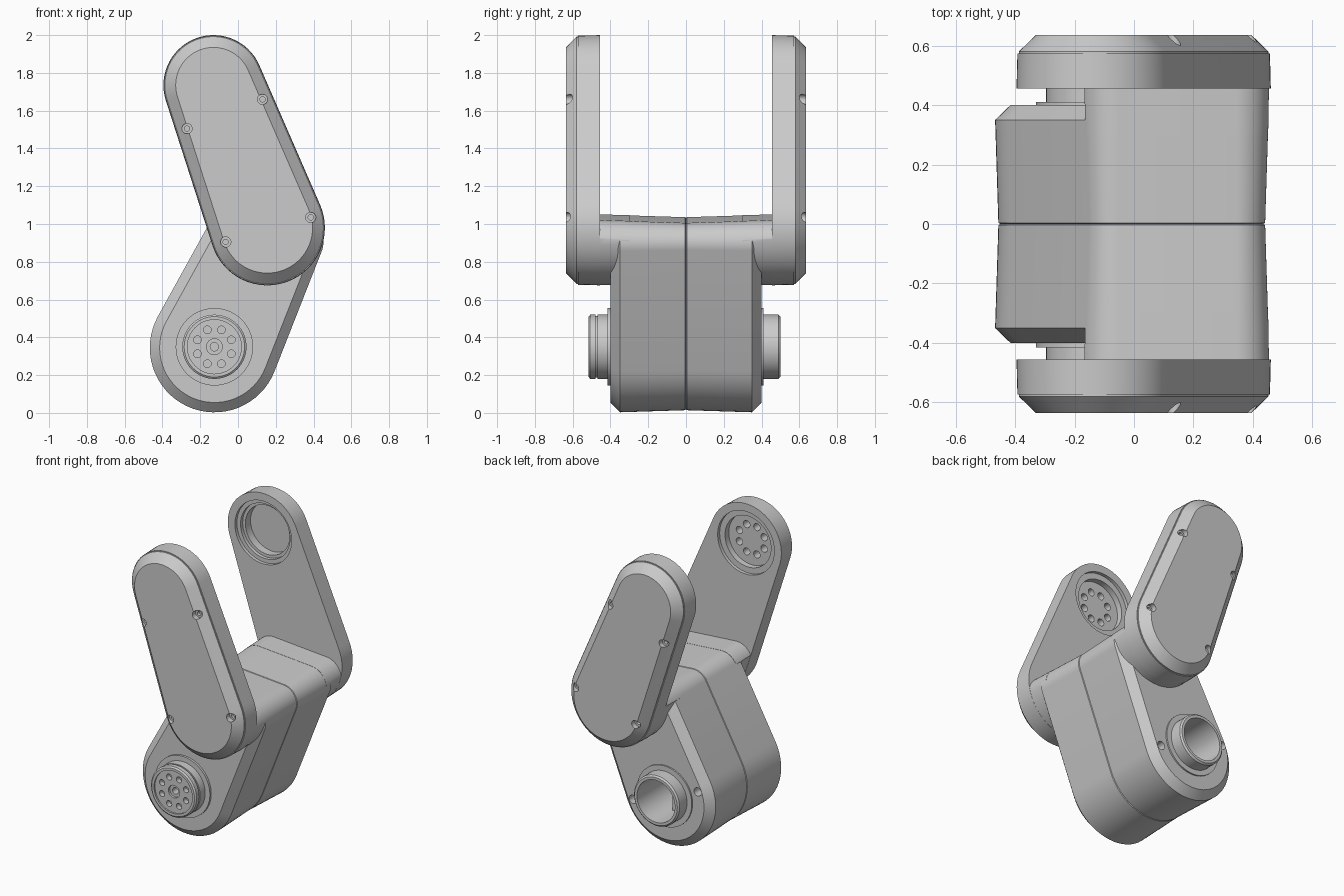
import bpy, bmesh, math
from mathutils import Vector

if "Cube" in bpy.data.objects:
    bpy.data.objects.remove(bpy.data.objects["Cube"])

PIVOT = (-0.125, 0.35)                      # lower hinge, x and z
SOCKET = (-0.13, 1.735)                     # upper hinge in the arms
ARM = [(0.155, 0.98, 0.305), (-0.13, 1.735, 0.265)]
BODY = [(-0.125, 0.345, 0.345), (0.335, 0.90, 0.12), (-0.06, 0.932, 0.118)]


def outline(circles, inset):
    """Convex belt around circles (x, z, r), counter-clockwise."""
    n = len(circles)
    if n == 1:
        x, z, r = circles[0]
        return [(x + (r - inset) * math.cos(k * math.tau / 56),
                 z + (r - inset) * math.sin(k * math.tau / 56)) for k in range(56)]
    tangents = []
    for i, (x, z, r) in enumerate(circles):
        x2, z2, r2 = circles[(i + 1) % n]
        d = math.hypot(x2 - x, z2 - z)
        tangents.append(math.atan2(z2 - z, x2 - x) - math.acos((r - r2) / d))
    pts = []
    for i, (x, z, r) in enumerate(circles):
        a = tangents[i - 1]
        span = (tangents[i] - a) % math.tau
        steps = max(6, int(span * 10))
        for k in range(steps + 1):
            t = a + span * k / steps
            pts.append((x + (r - inset) * math.cos(t), z + (r - inset) * math.sin(t)))
    return pts


def loft(name, circles, sections):
    """Solid along y from sections (y, inset)."""
    bm = bmesh.new()
    rings = [[bm.verts.new((x, y, z)) for x, z in outline(circles, inset)]
             for y, inset in sections]
    for a, b in zip(rings, rings[1:]):
        for i in range(len(a)):
            bm.faces.new((a[i - 1], a[i], b[i], b[i - 1]))
    bm.faces.new(rings[0])
    bm.faces.new(rings[-1])
    bmesh.ops.recalc_face_normals(bm, faces=bm.faces)
    me = bpy.data.meshes.new(name)
    bm.to_mesh(me)
    bm.free()
    ob = bpy.data.objects.new(name, me)
    bpy.context.collection.objects.link(ob)
    return ob


def boolean(ob, cutter, op='DIFFERENCE', keep=False):
    mod = ob.modifiers.new("bool", 'BOOLEAN')
    mod.object, mod.operation, mod.solver = cutter, op, 'EXACT'
    bpy.context.view_layer.objects.active = ob
    bpy.ops.object.modifier_apply(modifier=mod.name)
    if not keep:
        bpy.data.objects.remove(cutter)


def drill(ob, x, z, r, y0, y1):
    boolean(ob, loft("cutter", [(x, z, r)], [(y0, 0), (y1, 0)]))


def bolt_circle(ob, centre, radius, r, y0, y1):
    for k in range(8):
        a = math.tau * (k + 0.5) / 8
        drill(ob, centre[0] + radius * math.cos(a), centre[1] + radius * math.sin(a), r, y0, y1)


parts = []

# Body: two drafted halves with a fine seam, chamfered sides
half = [(0.004, 0.014), (0.35, 0.003), (0.40, 0.055)]
body = loft("body", BODY, [(-y, i) for y, i in reversed(half)] + [(0, 0.02)] + half)
drill(body, *PIVOT, 0.142, 0.12, 0.6)
for s in (-1, 1):
    drill(body, PIVOT[0] + s * 0.243, PIVOT[1] - s * 0.09, 0.028, 0.34, 0.45)
parts.append(body)

# Round hinge bosses: flange, barrel, chamfered rim
front = loft("front_hinge_boss", [(*PIVOT, 0.205)],
             [(-0.38, 0), (-0.415, 0), (-0.415, 0.035), (-0.468, 0.035), (-0.468, 0.043),
              (-0.478, 0.043), (-0.478, 0.035), (-0.507, 0.035), (-0.515, 0.045),
              (-0.515, 0.062), (-0.505, 0.062)])
bolt_circle(front, PIVOT, 0.097, 0.02, -0.55, -0.47)
drill(front, *PIVOT, 0.042, -0.55, -0.49)
drill(front, *PIVOT, 0.022, -0.55, -0.43)
rear = loft("rear_hinge_tube", [(*PIVOT, 0.205)],
            [(0.38, 0), (0.41, 0), (0.41, 0.035), (0.49, 0.035), (0.50, 0.045)])
drill(rear, *PIVOT, 0.142, 0.3, 0.6)
parts += [front, rear]

# Rib inside the rear tube
bpy.ops.mesh.primitive_cube_add(size=1, location=(PIVOT[0], 0.2, PIVOT[1]))
rib = bpy.context.object
rib.name = "tube_rib"
rib.scale = (0.03, 0.2, 0.285)
parts.append(rib)

screws = [(-0.27, 1.505), (0.13, 1.66), (-0.065, 0.905), (0.385, 1.035)]
for s, side in ((-1, "front"), (1, "rear")):
    # Shoulder joining body and arm: arm outline clipped by body outline
    shoulder = loft(side + "_shoulder", ARM, [(s * 0.30, 0.001), (s * 0.456, 0.001)])
    boolean(shoulder, loft("clip", BODY, [(s * 0.2, 0.006), (s * 0.5, -0.002)]), 'INTERSECT')

    # Arm with chamfered cover
    arm = loft(side + "_arm", ARM,
               [(s * 0.455, 0), (s * 0.573, 0.003), (s * 0.573, 0.008),
                (s * 0.58, 0.008), (s * 0.635, 0.065)])
    for x, z in screws:
        drill(arm, x, z, 0.027, s * 0.60, s * 0.7)
        drill(arm, x, z, 0.014, s * 0.58, s * 0.7)

    # Hinge socket on the inner face
    drill(arm, *SOCKET, 0.212, s * 0.4, s * 0.477)
    if s < 0:
        drill(arm, *SOCKET, 0.172, s * 0.4, s * 0.517)
        bolt_circle(arm, SOCKET, 0.1, 0.024, s * 0.4, s * 0.57)
    else:
        drill(arm, *SOCKET, 0.185, s * 0.4, s * 0.50)
        drill(arm, *SOCKET, 0.165, s * 0.4, s * 0.555)
    parts += [shoulder, arm]

# Smooth shading with sharp edges kept
bpy.ops.object.select_all(action='DESELECT')
for ob in parts:
    ob.select_set(True)
bpy.context.view_layer.objects.active = body
bpy.ops.object.shade_smooth_by_angle(angle=math.radians(25))
